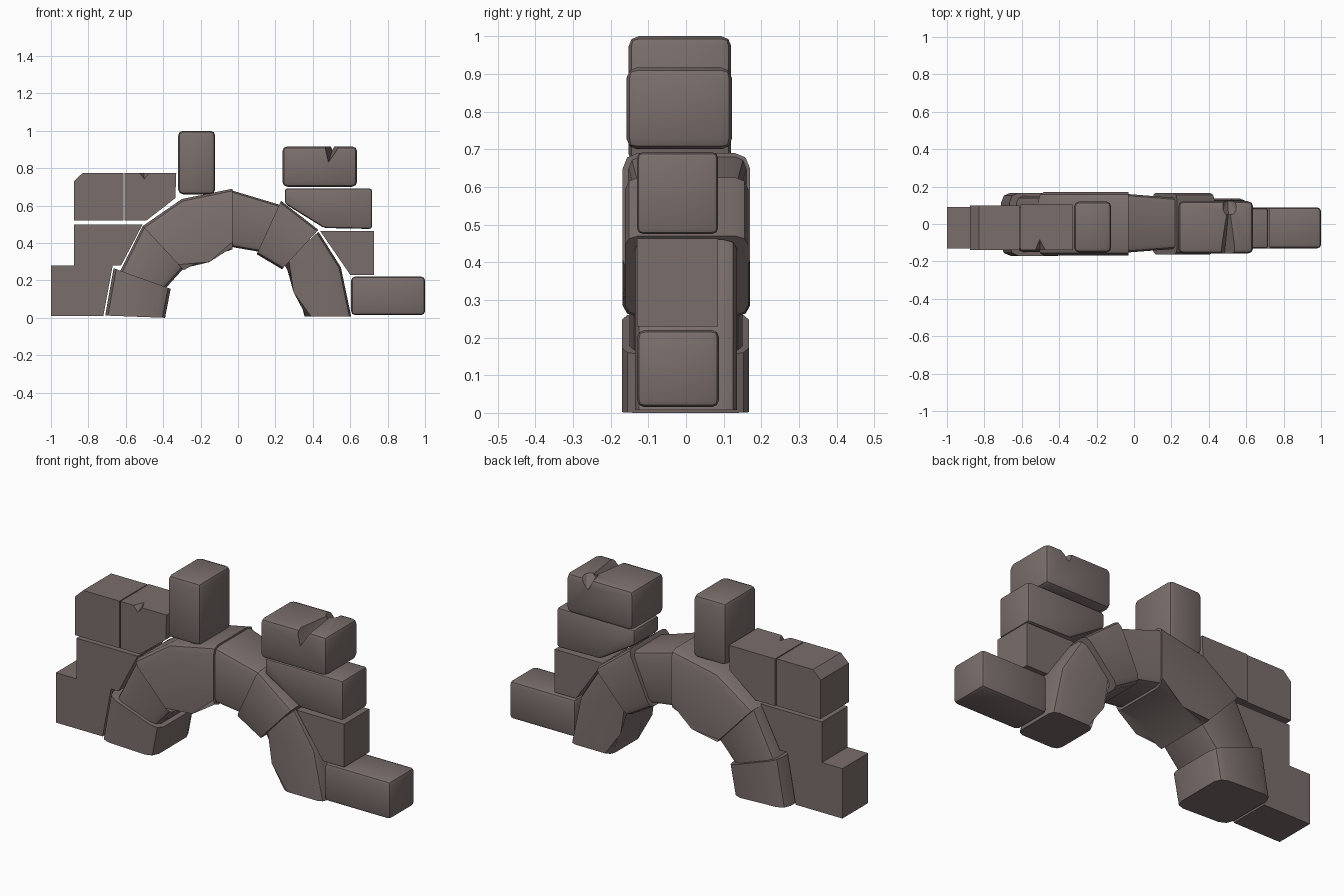
import bpy
import bmesh
import math

cube = bpy.data.objects.get("Cube")
if cube:
    bpy.data.objects.remove(cube, do_unlink=True)

stone_mat = bpy.data.materials.new("warm_grey_stone")
stone_mat.use_nodes = True
COLOUR = (0.195, 0.157, 0.149, 1)
stone_mat.diffuse_color = COLOUR
bsdf = stone_mat.node_tree.nodes["Principled BSDF"]
bsdf.inputs["Base Color"].default_value = COLOUR
bsdf.inputs["Roughness"].default_value = 0.9


def finish(name, bm):
    bmesh.ops.recalc_face_normals(bm, faces=bm.faces)
    mesh = bpy.data.meshes.new(name)
    bm.to_mesh(mesh)
    bm.free()
    mesh.materials.append(stone_mat)
    obj = bpy.data.objects.new(name, mesh)
    bpy.context.collection.objects.link(obj)
    return obj


def smooth(obj):
    bpy.ops.object.select_all(action='DESELECT')
    obj.select_set(True)
    bpy.context.view_layer.objects.active = obj
    bpy.ops.object.shade_smooth_by_angle(angle=math.radians(35))


def stone(name, outline, front, back, bevel=0, joints=None, taper=0):
    """Extrude an x-z outline along y; round every edge, or with joints
    given, only the long edges that do not lie on those outline sides."""
    bm = bmesh.new()
    count = len(outline)
    x0 = outline[0][0]
    rings = [[bm.verts.new((x, y * (1 - taper * (x - x0)), z)) for x, z in outline]
             for y in (front, back)]
    for ring in rings:
        bm.faces.new(ring)
    for i in range(count):
        j = (i + 1) % count
        bm.faces.new((rings[0][i], rings[0][j], rings[1][j], rings[1][i]))
    if bevel:
        if joints is None:
            edges = list(bm.edges)
        else:
            edges = [bm.edges.get((ring[i], ring[(i + 1) % count]))
                     for ring in rings for i in range(count) if i not in joints]
        bmesh.ops.bevel(bm, geom=edges, offset=bevel, segments=2,
                        profile=0.5, affect='EDGES', clamp_overlap=True)
    obj = finish(name, bm)
    smooth(obj)
    return obj


def block(name, x, z, front, back, bevel=0):
    return stone(name, [(x[0], z[0]), (x[0], z[1]), (x[1], z[1]), (x[1], z[0])],
                 front, back, bevel)


def carve(target, points):
    """Cut the convex hull of a few points out of a stone."""
    bm = bmesh.new()
    for p in points:
        bm.verts.new(p)
    bmesh.ops.convex_hull(bm, input=list(bm.verts))
    cutter = finish("chip_cutter", bm)
    cutter.hide_render = True
    mod = target.modifiers.new("chip", 'BOOLEAN')
    mod.operation = 'DIFFERENCE'
    mod.solver = 'EXACT'
    mod.object = cutter
    bpy.context.view_layer.objects.active = target
    bpy.ops.object.modifier_apply(modifier=mod.name)
    bpy.data.objects.remove(cutter, do_unlink=True)
    smooth(target)


# Arch stones, from the right foot round to the left foot
stone("arch_foot_right", [(-.71, .012), (-.665, .265), (-.36, .155), (-.39, 0)],
      -.17, .167, .05, joints=(1, 3))
stone("arch_lower_right", [(-.63, .25), (-.51, .49), (-.29, .265), (-.385, .16)],
      -.15, .15, .04, joints=(1, 3))
stone("arch_shoulder_right",
      [(-.51, .49), (-.30, .635), (-.03, .69), (-.03, .365), (-.17, .335), (-.29, .255)],
      -.168, .17, .04, joints=(2, 5))
stone("arch_keystone", [(-.03, .68), (.22, .605), (.13, .35), (-.03, .378)],
      -.152, .16, .03, joints=(1, 3), taper=.5)
stone("arch_shoulder_left", [(.23, .625), (.43, .47), (.235, .26), (.10, .34)],
      -.162, .166, .035, joints=(1, 3))
stone("arch_foot_left",
      [(.43, .46), (.55, .27), (.605, .008), (.355, .008), (.33, .15), (.245, .29)],
      -.135, .135, .035, joints=(2, 5))

# Wall on the model's right
stone("wall_stepped_base",
      [(-1, .01), (-1, .28), (-.877, .28), (-.877, .5), (-.51, .5),
       (-.625, .28), (-.67, .28), (-.72, .01)], -.13, .09)
stone("wall_end_block",
      [(-.877, .52), (-.877, .73), (-.83, .775), (-.612, .775), (-.612, .52)], -.14, .1)
chipped = stone("wall_chipped_block",
                [(-.607, .52), (-.607, .775), (-.33, .775), (-.335, .64), (-.49, .52)],
                -.14, .105)
carve(chipped, [(-.545, -.16, .785), (-.455, -.16, .785),
                (-.50, -.16, .732), (-.505, -.065, .785)])
block("upright_stone", (-.32, -.122), (.66, 1.0), -.152, .12, .026)

# Wall on the model's left
block("fallen_stone", (.605, 1.0), (.015, .22), -.13, .088, .02)
stone("wall_wedge_block", [(.44, .463), (.727, .463), (.727, .23), (.6, .23)], -.13, .085)
stone("wall_long_block", [(.25, .61), (.25, .692), (.717, .692), (.717, .475), (.46, .48)],
      -.13, .085, .015)
cracked = block("cracked_cap_stone", (.237, .637), (.7, .917), -.158, .122, .028)
carve(cracked, [(.455, -.18, .94), (.56, -.18, .94), (.482, -.18, .825),
                (.49, .06, .94), (.525, .06, .94), (.505, .06, .90)])
carve(cracked, [(.47, .05, .94), (.56, .05, .94), (.505, .05, .90),
                (.46, .14, .94), (.57, .14, .94), (.50, .14, .85)])
